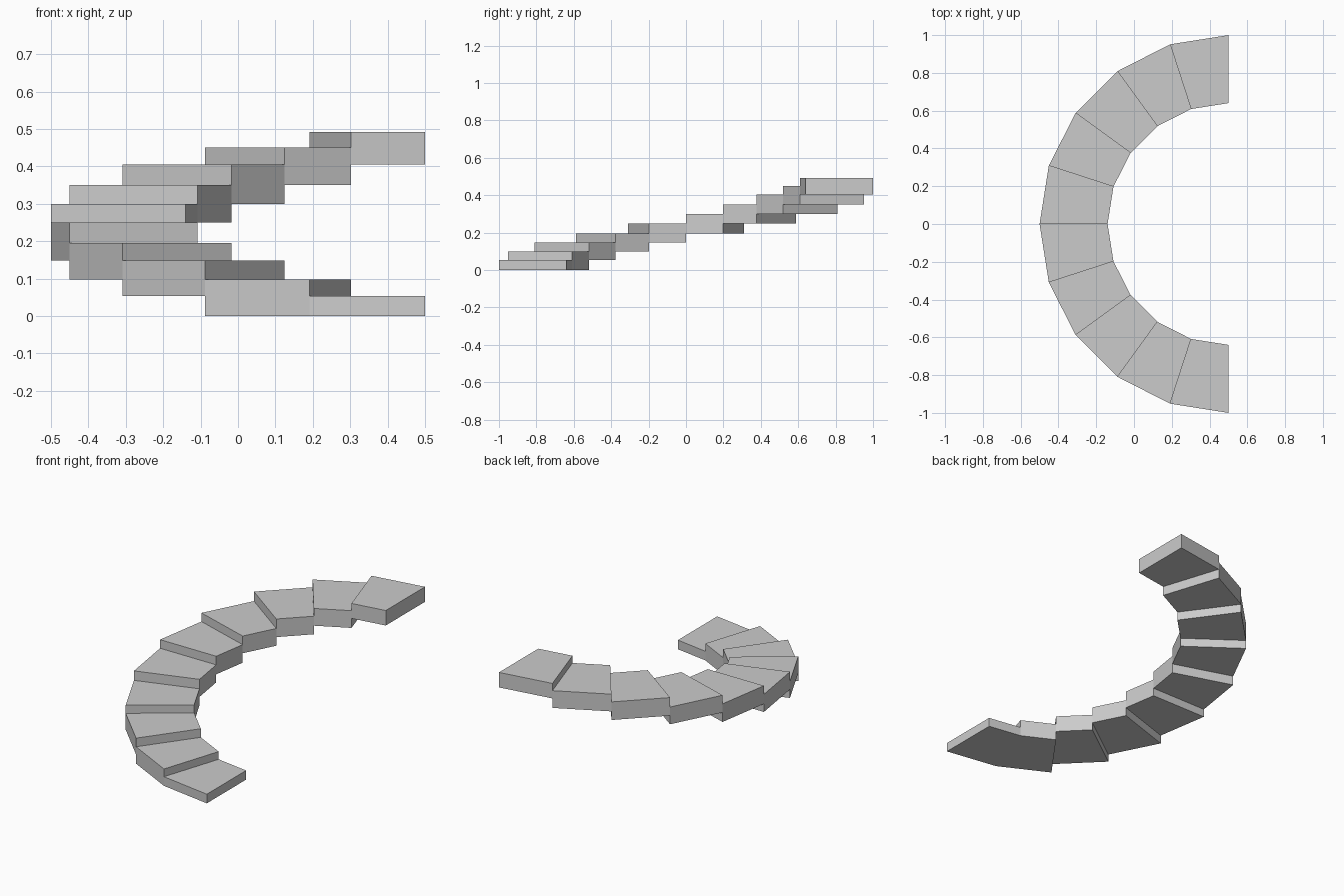
import bpy, bmesh
from math import sin, cos, pi

if "Cube" in bpy.data.objects:
    bpy.data.objects.remove(bpy.data.objects["Cube"])

CX, R_OUT, R_IN, N = 0.5, 1.0, 0.64, 10
top = [0.053, 0.098, 0.148, 0.195, 0.25, 0.30, 0.35, 0.405, 0.45, 0.492]
bot = [0.0, 0.0] + top[:-2]          # each tread hangs down to the top two steps below

bm = bmesh.new()
verts = {}


def v(i, r, z):
    """Shared vertex on radial line i."""
    key = (i, r, round(z, 4))
    if key not in verts:
        a = 1.5 * pi - pi * i / N
        verts[key] = bm.verts.new((CX + r * cos(a), r * sin(a), z))
    return verts[key]


def radial(i, z0, z1):
    """Upright face across the stair on radial line i."""
    bm.faces.new([v(i, R_IN, z0), v(i, R_OUT, z0), v(i, R_OUT, z1), v(i, R_IN, z1)])


for i in range(N):
    b, t = bot[i], top[i]
    # tread and underside
    for z in (t, b):
        bm.faces.new([v(i, R_IN, z), v(i, R_OUT, z), v(i + 1, R_OUT, z), v(i + 1, R_IN, z)])
    # inner and outer walls, sharing the neighbours' corner points
    near = {b, t} | ({top[i - 1]} if i else set())
    far = {b, t} | ({bot[i + 1]} if i < N - 1 else set())
    for r in (R_IN, R_OUT):
        bm.faces.new([v(i, r, z) for z in sorted(near, reverse=True)] +
                     [v(i + 1, r, z) for z in sorted(far)])
    # risers above and below
    if i:
        radial(i, top[i - 1], t)
        if b > bot[i - 1]:
            radial(i, bot[i - 1], b)

# end caps
radial(0, bot[0], top[0])
radial(N, bot[-1], top[-1])

bmesh.ops.recalc_face_normals(bm, faces=bm.faces)
mesh = bpy.data.meshes.new("curved_stairs")
bm.to_mesh(mesh)
bm.free()
bpy.context.collection.objects.link(bpy.data.objects.new("curved_stairs", mesh))
